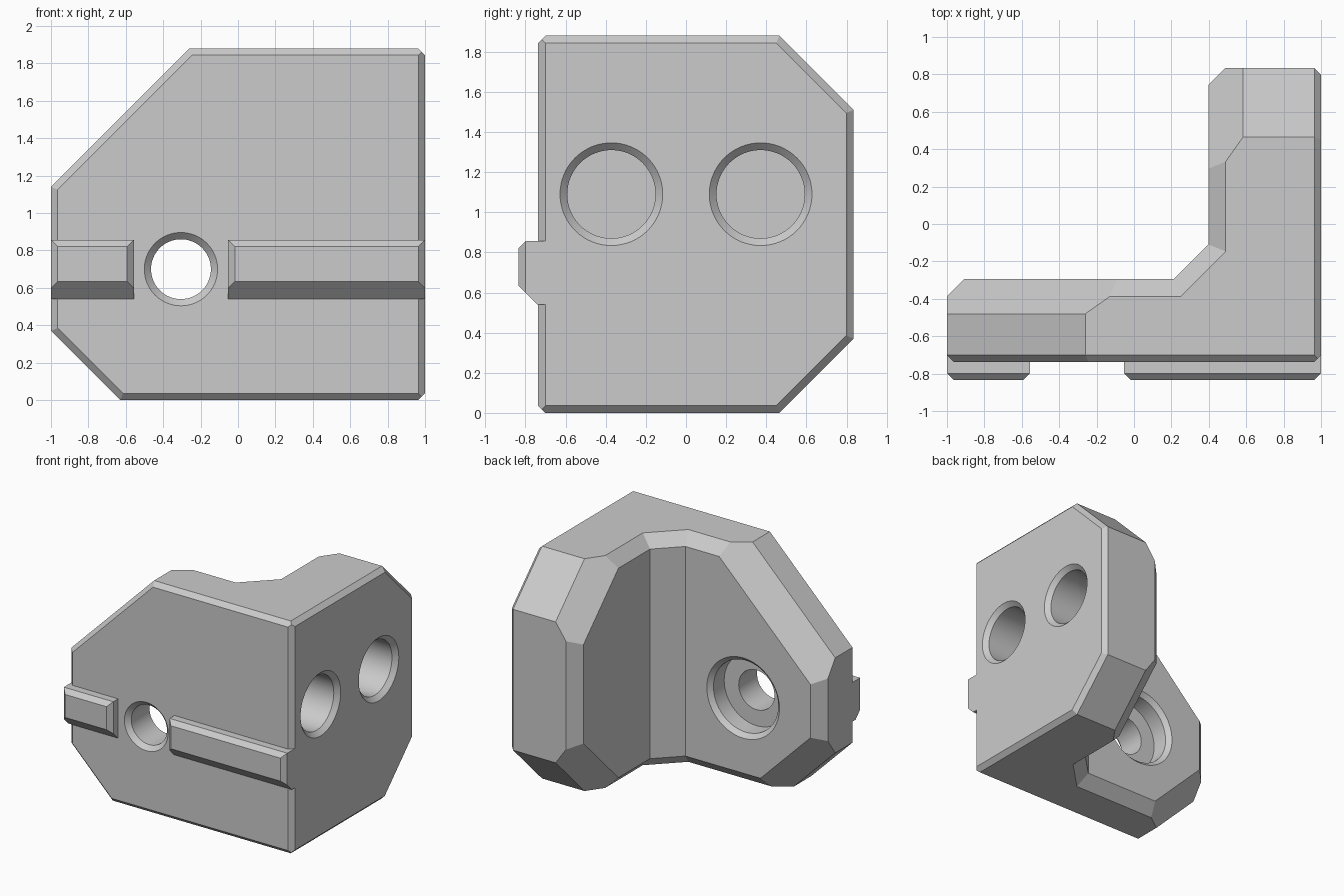
import bpy, bmesh, math
from mathutils import Vector, Matrix

cube = bpy.data.objects.get("Cube")
if cube:
    bpy.data.objects.remove(cube, do_unlink=True)

grey = bpy.data.materials.new("light grey")
grey.use_nodes = True
color = (0.6, 0.6, 0.6, 1)
grey.diffuse_color = color
grey.node_tree.nodes["Principled BSDF"].inputs["Base Color"].default_value = color


def make_object(name, bm):
    bmesh.ops.recalc_face_normals(bm, faces=bm.faces)
    mesh = bpy.data.meshes.new(name)
    bm.to_mesh(mesh)
    bm.free()
    mesh.materials.append(grey)
    obj = bpy.data.objects.new(name, mesh)
    bpy.context.collection.objects.link(obj)
    return obj


def side(x, y, z, d):
    """Half-space: direction and the offset of its boundary along it."""
    n = Vector((x, y, z))
    return n.normalized(), d / n.length


def chamfer(a, b, size):
    """Half-space that cuts the square edge between two sides."""
    return side(*(a[0] + b[0]), a[1] + b[1] - size)


def convex(name, planes):
    """Solid block trimmed by half-spaces."""
    bm = bmesh.new()
    bmesh.ops.create_cube(bm, size=6)
    for n, d in planes:
        cut = bmesh.ops.bisect_plane(bm, geom=bm.verts[:] + bm.edges[:] + bm.faces[:],
                                     plane_co=n * d, plane_no=n, clear_outer=True, dist=1e-5)
        edges = [e for e in cut["geom_cut"] if isinstance(e, bmesh.types.BMEdge)]
        if edges:
            bmesh.ops.contextual_create(bm, geom=edges)
    return make_object(name, bm)


def lathe(name, profile, origin, axis):
    """Round cutter from (radius, depth) pairs along an axis."""
    bm = bmesh.new()
    verts = [bm.verts.new((r, 0, t)) for r, t in profile]
    edges = [bm.edges.new(pair) for pair in zip(verts, verts[1:])]
    bmesh.ops.spin(bm, geom=verts + edges, cent=(0, 0, 0), axis=(0, 0, 1),
                   angle=math.tau, steps=64, use_duplicate=False)
    bmesh.ops.remove_doubles(bm, verts=bm.verts, dist=1e-4)
    turn = Vector((0, 0, 1)).rotation_difference(Vector(axis)).to_matrix().to_4x4()
    bm.transform(Matrix.Translation(origin) @ turn)
    return make_object(name, bm)


def combine(target, tool, operation):
    mod = target.modifiers.new("combine", "BOOLEAN")
    mod.operation, mod.object, mod.solver = operation, tool, "EXACT"
    bpy.context.view_layer.objects.active = target
    bpy.ops.object.modifier_apply(modifier=mod.name)
    bpy.data.objects.remove(tool, do_unlink=True)


# Outer sides shared by both walls
left, right = side(-1, 0, 0, 1), side(1, 0, 0, 1)
front, back = side(0, -1, 0, 0.737), side(0, 1, 0, 0.835)
top, bottom = side(0, 0, 1, 1.88), side(0, 0, -1, 0)
front_slopes = [side(-1, 0, 1, 2.14), side(-1, 0, -1, 0.63)]
side_slopes = [side(0, 1, 1, 2.345), side(0, 1, -1, 0.465)]
outer = [left, right, front, back, top, bottom] + front_slopes + side_slopes
outer += [chamfer(front, s, 0.036) for s in [left, right, top, bottom] + front_slopes]
outer += [chamfer(right, s, 0.036) for s in [back, top, bottom] + side_slopes]


def wall(name, inner, end, slopes):
    """Wall with wide chamfers around its inner face."""
    rims = [chamfer(inner, s, 0.092) for s in end + [top, bottom]]
    rims += [chamfer(inner, s, 0.185) for s in slopes]
    return convex(name, outer + [inner] + rims)


# Two walls and the diagonal filler in their inside corner
body = wall("corner_bracket", side(0, 1, 0, -0.295), [left], front_slopes)
combine(body, wall("side_wall", side(-1, 0, 0, -0.398), [back], side_slopes), "UNION")
combine(body, wall("corner_filler", side(-1, 1, 0, -0.507), [], []), "UNION")

# Through hole with a counterbore on the inner face
bolt = [(0, -0.05), (0.246, -0.05), (0.16, 0.036), (0.16, 0.27), (0.29, 0.27),
        (0.29, 0.407), (0.376, 0.493), (0, 0.493)]
combine(body, lathe("bolt_cutter", bolt, (-0.305, -0.737, 0.7), (0, 1, 0)), "DIFFERENCE")

# Pair of blind round pockets in the outer side
pocket = [(0, -0.05), (0.306, -0.05), (0.22, 0.036), (0.22, 0.45), (0, 0.45)]
for y in (-0.372, 0.372):
    combine(body, lathe("pocket_cutter", pocket, (1, y, 1.09), (-1, 0, 0)), "DIFFERENCE")

# Merge coplanar pieces and shade the round walls smoothly
bm = bmesh.new()
bm.from_mesh(body.data)
bmesh.ops.remove_doubles(bm, verts=bm.verts, dist=1e-4)
bmesh.ops.dissolve_limit(bm, angle_limit=0.01, verts=bm.verts, edges=bm.edges)
bm.to_mesh(body.data)
bm.free()
bpy.ops.object.select_all(action="DESELECT")
body.select_set(True)
bpy.context.view_layer.objects.active = body
bpy.ops.object.shade_smooth_by_angle(angle=math.radians(30))

# Locating rails on the front, either side of the hole
for name, x0, x1 in (("short_rail", -1, -0.557), ("long_rail", -0.053, 1)):
    ends = [side(-1, 0, 0, -x0), side(1, 0, 0, x1)]
    face, upper, lower = side(0, -1, 0, 0.835), side(0, 0, 1, 0.857), side(0, 0, -1, -0.54)
    trims = [chamfer(face, s, 0.036) for s in ends + [upper]]
    convex(name, [face, upper, lower, side(0, 1, 0, -0.69), chamfer(face, lower, 0.095)]
           + ends + trims)
